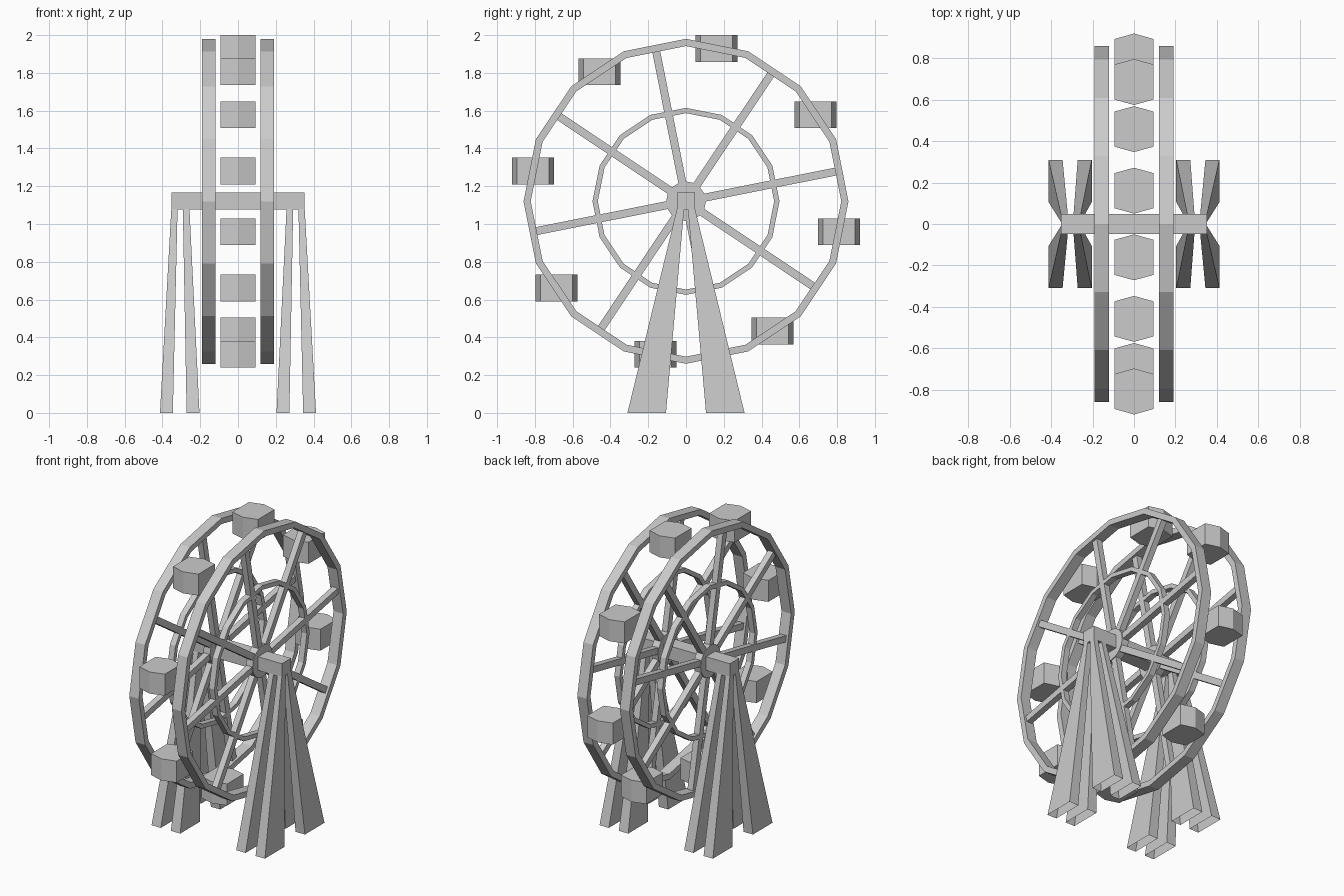
import bpy, bmesh, math

if "Cube" in bpy.data.objects:
    bpy.data.objects.remove(bpy.data.objects["Cube"])

CZ = 1.12          # wheel centre height
WX = 0.155         # wheel plane offset from the middle


def make(name, verts, faces):
    me = bpy.data.meshes.new(name)
    me.from_pydata(verts, [], faces)
    bm = bmesh.new()
    bm.from_mesh(me)
    bmesh.ops.recalc_face_normals(bm, faces=bm.faces[:])
    bm.to_mesh(me)
    bm.free()
    ob = bpy.data.objects.new(name, me)
    bpy.context.collection.objects.link(ob)
    return ob


def on_wheel(x, r, a):
    return (x, r * math.cos(a), CZ + r * math.sin(a))


def ring(name, x, half, r_out, r_in, n=16):
    verts, faces = [], []
    for i in range(n):
        a = 2 * math.pi * i / n
        verts += [on_wheel(x + dx, r, a) for dx, r in
                  ((-half, r_out), (half, r_out), (half, r_in), (-half, r_in))]
        j = (i + 1) % n
        for k in range(4):
            m = (k + 1) % 4
            faces.append((4 * i + k, 4 * i + m, 4 * j + m, 4 * j + k))
    return make(name, verts, faces)


def prism(name, bottom, top, caps=True):
    n = len(bottom)
    faces = [(i, (i + 1) % n, n + (i + 1) % n, n + i) for i in range(n)]
    if caps:
        faces += [tuple(range(n)), tuple(range(n, 2 * n))]
    return make(name, bottom + top, faces)


def rect(x0, x1, y0, y1, z):
    return [(x0, y0, z), (x1, y0, z), (x1, y1, z), (x0, y1, z)]


# Two wheels: outer rim, inner ring, hub and eight spokes each
for s in (-1, 1):
    x = s * WX
    ring("outer_rim", x, 0.035, 0.86, 0.822)
    ring("inner_ring", x, 0.02, 0.495, 0.467)
    angles = [2 * math.pi * i / 16 for i in range(16)]
    prism("hub", [on_wheel(x - 0.025, 0.105, a) for a in angles],
          [on_wheel(x + 0.025, 0.105, a) for a in angles])
    for i in range(8):
        a = math.radians(11.25 + 45 * i)
        c, d = math.cos(a), math.sin(a)

        def section(r):
            return [(x + u, r * c - v * d, CZ + r * d + v * c) for u, v in
                    ((-0.02, -0.021), (0.02, -0.021), (0.02, 0.021), (-0.02, 0.021))]
        prism("spoke", section(0.08), section(0.81))

# Axle beam
prism("axle", rect(-0.353, 0.353, -0.048, 0.048, 1.077),
      rect(-0.353, 0.353, -0.048, 0.048, 1.167))

# Hexagonal cabins hanging between the wheels
hexagon = [(0, -0.111), (0.093, -0.085), (0.093, 0.085),
           (0, 0.111), (-0.093, 0.085), (-0.093, -0.085)]
for i in range(8):
    _, y, z = on_wheel(0, 0.825, math.radians(33.75 + 45 * i))
    prism("cabin", [(px, y + py, z - 0.071) for px, py in hexagon],
          [(px, y + py, z + 0.071) for px, py in hexagon])

# Tapered open-ended legs, four on each side
for sx in (-1, 1):
    for sy in (-1, 1):
        for b0, b1, t0, t1 in ((0.345, 0.413, 0.32, 0.353),
                               (0.204, 0.272, 0.257, 0.292)):
            prism("leg", rect(sx * b0, sx * b1, sy * 0.106, sy * 0.31, 0),
                  rect(sx * t0, sx * t1, sy * 0.01, sy * 0.048, 1.08), caps=False)
